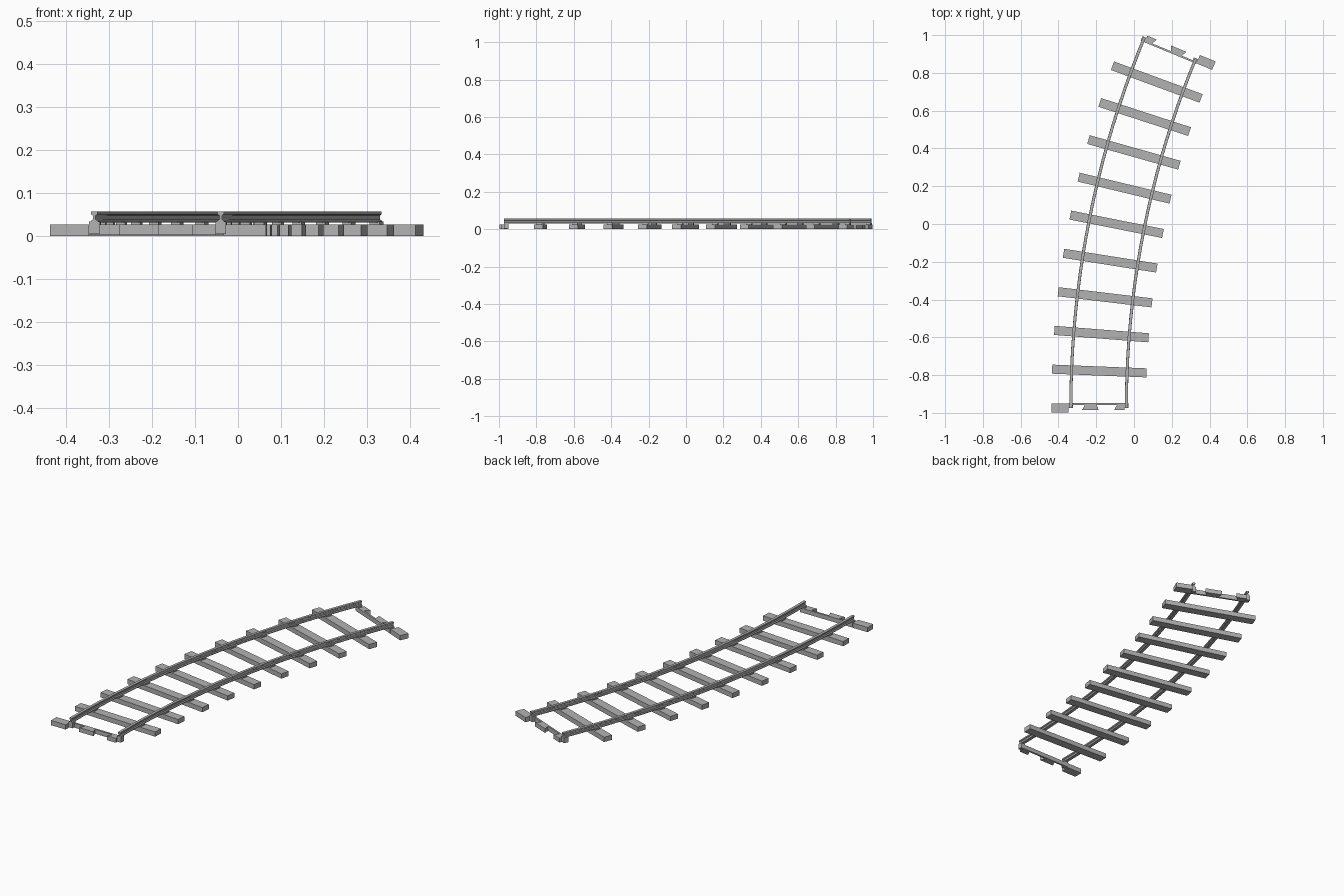
import bpy
import bmesh
from math import sin, cos, radians

cube = bpy.data.objects.get("Cube")
if cube:
    bpy.data.objects.remove(cube, do_unlink=True)

RADIUS, ANGLE = 4.985, radians(22.5)
CX, CY = 4.7975, -0.974          # centre of the curve
HALF_GAUGE = 0.147
BAYS = 10

mat = bpy.data.materials.new("track_grey")
mat.use_nodes = True
grey = (0.45, 0.45, 0.45, 1)
mat.diffuse_color = grey
mat.node_tree.nodes["Principled BSDF"].inputs["Base Color"].default_value = grey


def on_track(u, v, z, a):
    """u points across to the inside of the curve, v along the track."""
    r = RADIUS - u
    return (CX - r * cos(a) + v * sin(a), CY + r * sin(a) + v * cos(a), z)


def finish(name, bm):
    bmesh.ops.recalc_face_normals(bm, faces=bm.faces)
    mesh = bpy.data.meshes.new(name)
    bm.to_mesh(mesh)
    bm.free()
    mesh.materials.append(mat)
    obj = bpy.data.objects.new(name, mesh)
    bpy.context.collection.objects.link(obj)


def prism(bm, outline, z0, z1, a):
    low, high = [[bm.verts.new(on_track(u, v, z, a)) for u, v in outline] for z in (z0, z1)]
    bm.faces.new(low)
    bm.faces.new(high)
    n = len(outline)
    for i in range(n):
        j = (i + 1) % n
        bm.faces.new((low[i], low[j], high[j], high[i]))


def block(bm, u0, u1, v0, v1, z0, z1, a):
    prism(bm, [(u0, v0), (u1, v0), (u1, v1), (u0, v1)], z0, z1, a)


# Rails: a head, web and foot profile swept round the curve
half_profile = [(0.008, 0.031), (0.008, 0.035), (0.003, 0.038),
                (0.003, 0.047), (0.0075, 0.050), (0.0075, 0.057)]
profile = half_profile + [(-u, z) for u, z in reversed(half_profile)]
for name, side in (("left_rail", -1), ("right_rail", 1)):
    bm = bmesh.new()
    steps = 20
    rings = [[bm.verts.new(on_track(side * HALF_GAUGE + u, 0, z, ANGLE * s / steps))
              for u, z in profile] for s in range(steps + 1)]
    for a, b in zip(rings, rings[1:]):
        for i in range(len(profile)):
            j = (i + 1) % len(profile)
            bm.faces.new((a[i], a[j], b[j], b[i]))
    bm.faces.new(rings[0])
    bm.faces.new(rings[-1])
    finish(name, bm)

# Sleepers, each with a chair under both rails
for k in range(1, BAYS):
    a = ANGLE * k / BAYS
    bm = bmesh.new()
    block(bm, -0.25, 0.25, -0.024, 0.024, 0, 0.026, a)
    for side in (-1, 1):
        c = side * HALF_GAUGE
        block(bm, c - 0.011, c + 0.011, -0.015, 0.015, 0.026, 0.032, a)
    finish(f"sleeper_{k}", bm)

# End joints: the same interlocking shape at both ends, turned half round
for name, a, d in (("front_joint", 0, -1), ("back_joint", ANGLE, 1)):
    bm = bmesh.new()
    s = -d

    def out(points):
        return [(s * u, d * v) for u, v in points]

    # thin tie bar, half sleeper and rail clips
    prism(bm, out([(-0.16, -0.026), (0.155, -0.026), (0.155, -0.016), (-0.16, -0.016)]),
          0.002, 0.026, a)
    prism(bm, out([(-0.25, -0.024), (-0.16, -0.024), (-0.16, 0.024), (-0.25, 0.024)]),
          0, 0.026, a)
    for c in (-HALF_GAUGE, HALF_GAUGE):
        prism(bm, out([(c - 0.012, -0.026), (c + 0.012, -0.026), (c + 0.012, 0), (c - 0.012, 0)]),
              0.004, 0.033, a)
    # dovetail teeth
    prism(bm, out([(-0.072, -0.017), (-0.012, -0.017), (0.002, 0.012), (-0.088, 0.012)]),
          0.002, 0.026, a)
    prism(bm, out([(0.098, -0.017), (0.136, -0.017), (0.136, 0.012), (0.082, 0.012)]),
          0.002, 0.026, a)
    finish(name, bm)
